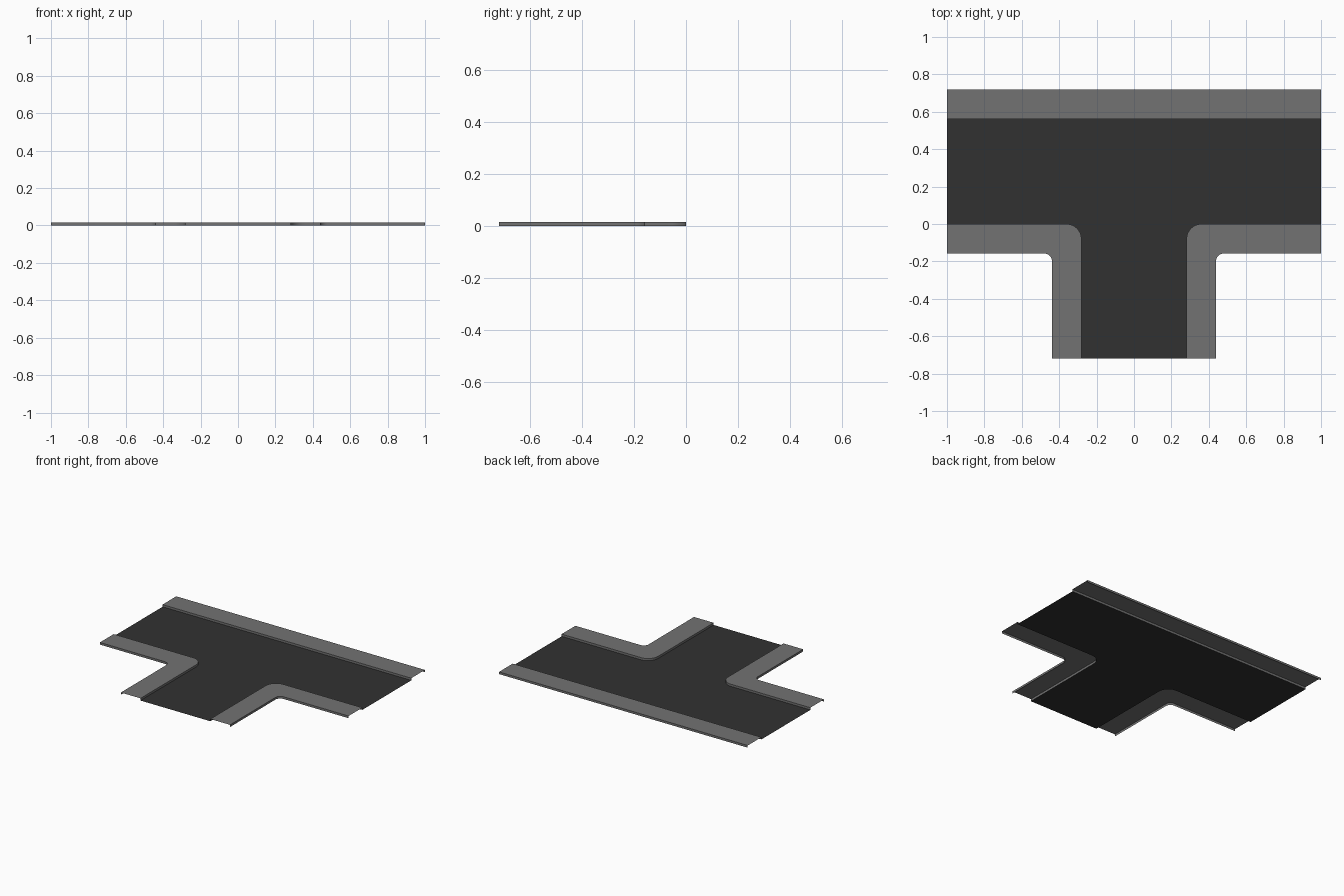
import bpy, math

if "Cube" in bpy.data.objects:
    bpy.data.objects.remove(bpy.data.objects["Cube"])

HALF = 1.0        # half length of the main road
LANE = 0.281      # half width of each road
WALK = 0.158      # pavement width
EDGE = 0.719      # half depth of the whole tile
KERB = 0.016      # kerb height
R_IN, R_OUT = 0.08, 0.04
SEG = 8


def material(name, v):
    m = bpy.data.materials.new(name)
    m.diffuse_color = (v, v, v, 1)
    m.use_nodes = True
    m.node_tree.nodes["Principled BSDF"].inputs["Base Color"].default_value = m.diffuse_color
    return m


def make(name, verts, faces, mat):
    me = bpy.data.meshes.new(name)
    me.from_pydata(verts, [], faces)
    me.materials.append(mat)
    ob = bpy.data.objects.new(name, me)
    bpy.context.collection.objects.link(ob)
    return ob


def corner(x, y, r):
    """Path along y, around a rounded corner, then down the side street."""
    arc = [(x + r + r * math.cos(a), y - r + r * math.sin(a))
           for a in (math.pi / 2 * (1 + i / SEG) for i in range(SEG + 1))]
    return [(HALF, y)] + arc + [(x, -EDGE)]


def pavement(name, right, left, mat):
    """Raised strip: kerb wall, top, outer wall; open ends and underside."""
    verts, faces = [], []
    for (rx, ry), (lx, ly) in zip(right, left):
        verts += [(rx, ry, 0), (rx, ry, KERB), (lx, ly, KERB), (lx, ly, 0)]
    for i in range(len(right) - 1):
        for k in range(3):
            a, b = 4 * i + k, 4 * i + 4 + k
            faces.append((a, b, b + 1, a + 1))
    ob = make(name, verts, faces, mat)
    bpy.ops.object.select_all(action='DESELECT')
    ob.select_set(True)
    bpy.context.view_layer.objects.active = ob
    bpy.ops.object.shade_smooth_by_angle(angle=math.radians(30))
    return ob


asphalt = material("asphalt", 0.031)
concrete = material("concrete", 0.17)

# Road surface: flat T outline with rounded inner corners
kerb_line = corner(LANE, 0, R_IN)
half = [(HALF, 2 * LANE)] + kerb_line
outline = half + [(-x, y) for x, y in reversed(half)]
n = len(outline)
make("road_surface", [(x, y, 0) for x, y in outline],
     [tuple(reversed(range(n)))], asphalt)

# Straight pavement at the back
pavement("back_pavement", [(-HALF, 2 * LANE), (HALF, 2 * LANE)],
         [(-HALF, EDGE), (HALF, EDGE)], concrete)

# Corner pavements, mirrored across the side street
cp = pavement("corner_pavements", kerb_line,
              corner(LANE + WALK, -WALK, R_OUT), concrete)
mod = cp.modifiers.new("Mirror", 'MIRROR')
mod.use_axis[0] = True
mod.use_mirror_merge = False
